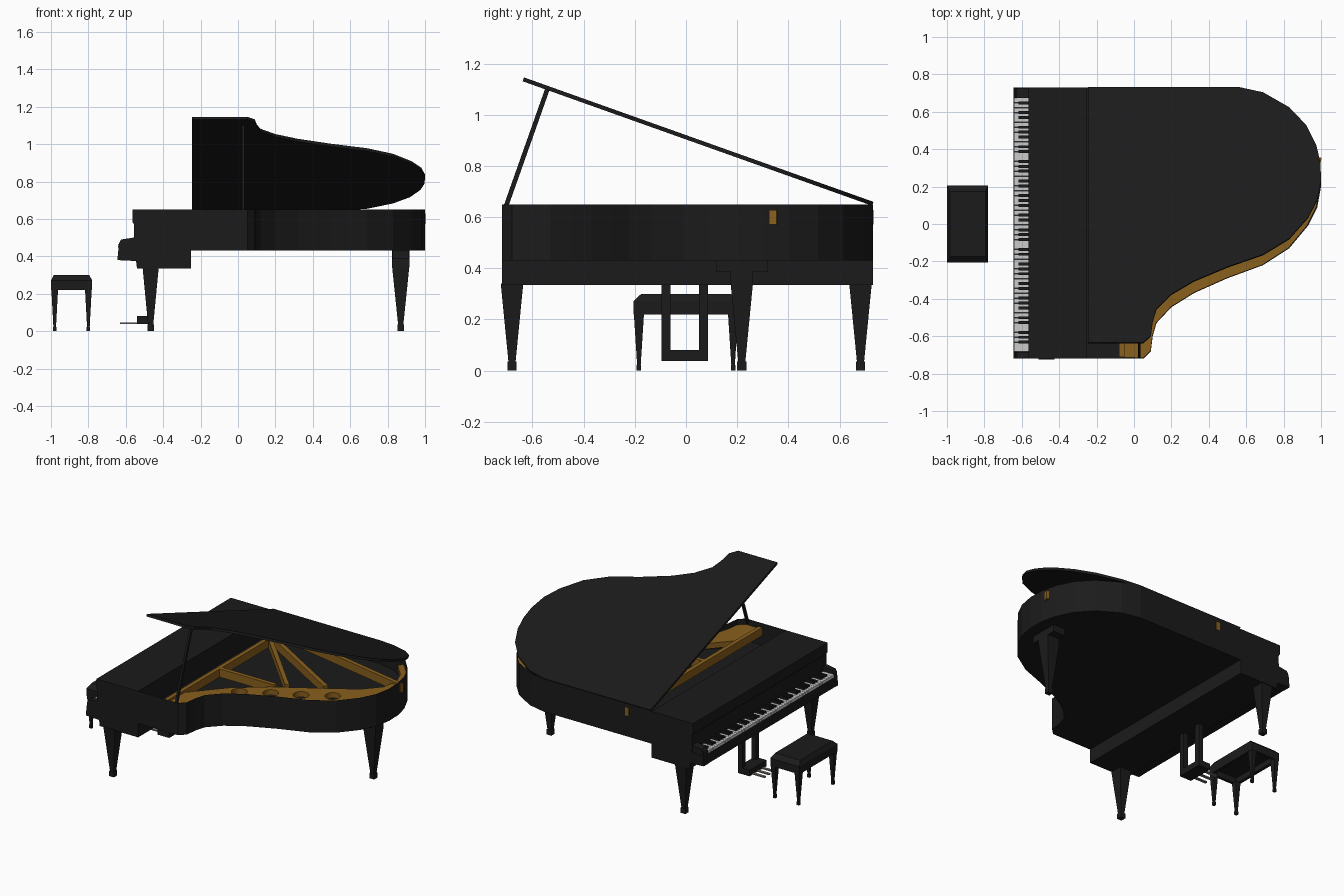
import bpy, bmesh, math
from mathutils import Vector, Matrix

if "Cube" in bpy.data.objects:
    bpy.data.objects.remove(bpy.data.objects["Cube"])


def material(name, rgb):
    m = bpy.data.materials.new(name)
    m.diffuse_color = (*rgb, 1)
    m.use_nodes = True
    m.node_tree.nodes["Principled BSDF"].inputs["Base Color"].default_value = m.diffuse_color
    return m


BLACK = material("black_lacquer", (0.011, 0.011, 0.011))
GOLD = material("gold_iron", (0.25, 0.115, 0.012))
IVORY = material("ivory", (0.75, 0.75, 0.75))
BRASS = material("pedal_metal", (0.2, 0.18, 0.17))


def finish(name, bm, mat):
    bmesh.ops.recalc_face_normals(bm, faces=bm.faces)
    me = bpy.data.meshes.new(name)
    bm.to_mesh(me)
    bm.free()
    ob = bpy.data.objects.new(name, me)
    bpy.context.collection.objects.link(ob)
    me.materials.append(mat)
    return ob


def place(axis, a, b, t):
    return {'x': (t, a, b), 'y': (a, t, b), 'z': (a, b, t)}[axis]


def add_prism(bm, pts, axis, lo, hi):
    """Extrude a flat profile along one axis."""
    r0 = [bm.verts.new(place(axis, a, b, lo)) for a, b in pts]
    r1 = [bm.verts.new(place(axis, a, b, hi)) for a, b in pts]
    bm.faces.new(r0)
    bm.faces.new(r1)
    for i in range(len(pts)):
        j = (i + 1) % len(pts)
        bm.faces.new((r0[i], r0[j], r1[j], r1[i]))


def prism(name, pts, axis, lo, hi, mat=BLACK):
    bm = bmesh.new()
    add_prism(bm, pts, axis, lo, hi)
    return finish(name, bm, mat)


def rect(x0, x1, y0, y1):
    return [(x0, y0), (x1, y0), (x1, y1), (x0, y1)]


def box(name, x0, x1, y0, y1, z0, z1, mat=BLACK):
    return prism(name, rect(x0, x1, y0, y1), 'z', z0, z1, mat)


def bar_profile(p, q, w):
    """Rectangle of width w around the line p-q."""
    p, q = Vector(p), Vector(q)
    d = (q - p).normalized() * w / 2
    n = Vector((-d.y, d.x))
    return [tuple(v) for v in (p + n, q + n, q - n, p - n)]


def tower(name, x, y, steps, mat=BLACK):
    """Square stack: steps are (z, half x, half y) from the top down."""
    bm = bmesh.new()
    rings = [[bm.verts.new((x + sx * hx, y + sy * hy, z))
              for sx, sy in ((-1, -1), (1, -1), (1, 1), (-1, 1))] for z, hx, hy in steps]
    bm.faces.new(rings[0])
    bm.faces.new(rings[-1])
    for a, b in zip(rings, rings[1:]):
        for i in range(4):
            bm.faces.new((a[i], a[i - 1], b[i - 1], b[i]))
    return finish(name, bm, mat)


# Curved outline of the case, from the straight side round the tail to the front
CURVE = [(0.56, 0.73), (0.69, 0.70), (0.83, 0.615), (0.92, 0.515), (0.975, 0.40),
         (0.997, 0.30), (1.0, 0.20), (0.98, 0.09), (0.93, -0.01), (0.83, -0.13),
         (0.69, -0.22), (0.50, -0.29), (0.32, -0.37), (0.20, -0.445), (0.12, -0.53),
         (0.10, -0.60), (0.09, -0.68), (0.05, -0.72)]
OUTLINE = [(-0.25, 0.73)] + CURVE + [(-0.25, -0.72)]

# Case bottom and thin rim wall
prism("case_bottom", OUTLINE, 'z', 0.432, 0.50)
bm = bmesh.new()
face = bm.faces.new([bm.verts.new((x, y, 0.43)) for x, y in OUTLINE])
bmesh.ops.inset_region(bm, faces=[face], thickness=0.01, use_boundary=True, use_even_offset=True)
bmesh.ops.delete(bm, geom=[face], context='FACES_ONLY')
ext = bmesh.ops.extrude_face_region(bm, geom=bm.faces[:])
bmesh.ops.translate(bm, vec=(0, 0, 0.22), verts=[v for v in ext['geom'] if isinstance(v, bmesh.types.BMVert)])
finish("case_rim", bm, BLACK)

# Front block with key bed, fall board and flat front lid
prism("front_case", [(-0.565, 0.65), (-0.25, 0.65), (-0.25, 0.335), (-0.54, 0.335), (-0.545, 0.375),
                     (-0.643, 0.38), (-0.638, 0.45), (-0.558, 0.45), (-0.555, 0.57), (-0.565, 0.585)],
      'y', -0.72, 0.73)
for side, y0, y1 in (("right", -0.72, -0.684), ("left", 0.674, 0.727)):
    prism(side + "_key_cheek", [(-0.55, 0.38), (-0.645, 0.38), (-0.636, 0.47), (-0.625, 0.49),
                                (-0.56, 0.50), (-0.55, 0.50)], 'y', y0, y1)

# Keyboard
N, Y0, Y1 = 52, 0.674, -0.684
step = (Y1 - Y0) / N
white, black = bmesh.new(), bmesh.new()
for i in range(N):
    y = Y0 + i * step
    add_prism(white, rect(-0.641, -0.556, y + step * 0.96, y + step * 0.04), 'z', 0.448, 0.466)
    if i < N - 1 and i % 7 in (0, 2, 3, 5, 6):
        add_prism(black, rect(-0.618, -0.556, y + step * 1.3, y + step * 0.7), 'z', 0.46, 0.478)
finish("white_keys", white, IVORY)
finish("black_keys", black, BLACK)

# Gold plate along the bent side, with round holes
inner = [(0.80, 0.58), (0.89, 0.48), (0.93, 0.38), (0.91, 0.27), (0.81, 0.16), (0.60, 0.03),
         (0.33, -0.134), (0.137, -0.286), (0.01, -0.43), (-0.05, -0.50), (-0.075, -0.50)]
plate_outer = [(x * 0.994, y * 0.994) for x, y in CURVE[2:]]
plate = prism("plate", [(-0.075, -0.714)] + plate_outer[::-1] + inner, 'z', 0.575, 0.612, GOLD)
bm = bmesh.new()
for x, y in ((0.22, -0.30), (0.39, -0.205), (0.56, -0.12), (0.73, -0.02)):
    bmesh.ops.create_cone(bm, cap_ends=True, segments=16, radius1=0.05, radius2=0.05, depth=0.2,
                          matrix=Matrix.Translation((x, y, 0.6)))
cutter = finish("hole_cutter", bm, GOLD)
cutter.hide_render = True
cutter.hide_viewport = True
cutter.display_type = 'WIRE'
cut = plate.modifiers.new("holes", 'BOOLEAN')
cut.operation = 'DIFFERENCE'
cut.object = cutter

# Gold struts
for i, (p, q) in enumerate([((-0.065, -0.71), (-0.065, 0.733)), ((-0.06, -0.11), (0.36, -0.11)),
                            ((-0.06, 0.43), (0.42, -0.07)), ((-0.06, 0.46), (0.63, 0.05)),
                            ((-0.06, 0.56), (1.0, 0.34))]):
    prism("strut_%d" % (i + 1), bar_profile(p, q, 0.028), 'z', 0.572, 0.628, GOLD)

# Raised lid, hinged on the straight side, and its prop
lid = prism("lid", [(x, y - 0.73) for x, y in [(-0.245, 0.73)] + CURVE + [(-0.245, -0.72)]],
            'z', -0.008, 0.008)
lid.location = (0, 0.73, 0.652)
lid.rotation_euler = (-math.radians(19.6), 0, 0)
prism("lid_prop", bar_profile((-0.708, 0.63), (-0.54, 1.105), 0.018), 'x', 0.022, 0.036)

# Piano legs
FOOT = [(0.035, 0.014, 0.014), (0.035, 0.018, 0.018), (0, 0.018, 0.018)]
for side, y in (("right", -0.68), ("left", 0.682)):
    tower("front_leg_" + side, -0.467, y, [(0.34, 0.043, 0.044)] + FOOT)
tower("tail_leg", 0.87, 0.218, [(0.44, 0.046, 0.044), (0.345, 0.046, 0.044)] + FOOT)
box("tail_leg_mount", 0.825, 0.915, 0.12, 0.318, 0.385, 0.44)

# Pedal lyre
for side, y in (("right", -0.078), ("left", 0.068)):
    box("lyre_post_" + side, -0.485, -0.452, y - 0.018, y + 0.018, 0.05, 0.34)
box("lyre_box", -0.54, -0.452, -0.096, 0.086, 0.038, 0.08)
for i in range(3):
    y = -0.005 + (i - 1) * 0.05
    box("pedal_%d" % (i + 1), -0.63, -0.53, y - 0.009, y + 0.009, 0.038, 0.046, BRASS)

# Bench: padded seat, hollow apron and four tapered legs
BX = -0.89
tower("bench_seat", BX, 0, [(0.30, 0.095, 0.175), (0.272, 0.11, 0.205), (0.26, 0.11, 0.205)])
for s, side in ((-1, "a"), (1, "b")):
    x, y = BX + s * 0.1, s * 0.195
    box("bench_long_rail_" + side, x - 0.01, x + 0.01, -0.205, 0.205, 0.22, 0.262)
    box("bench_short_rail_" + side, BX - 0.1, BX + 0.1, y - 0.01, y + 0.01, 0.22, 0.262)
    for t, end in ((-1, "right"), (1, "left")):
        tower("bench_leg_%s_%s" % (side, end), BX + s * 0.09, t * 0.184,
              [(0.225, 0.018, 0.02), (0.022, 0.007, 0.007), (0.022, 0.009, 0.009), (0, 0.009, 0.009)])
